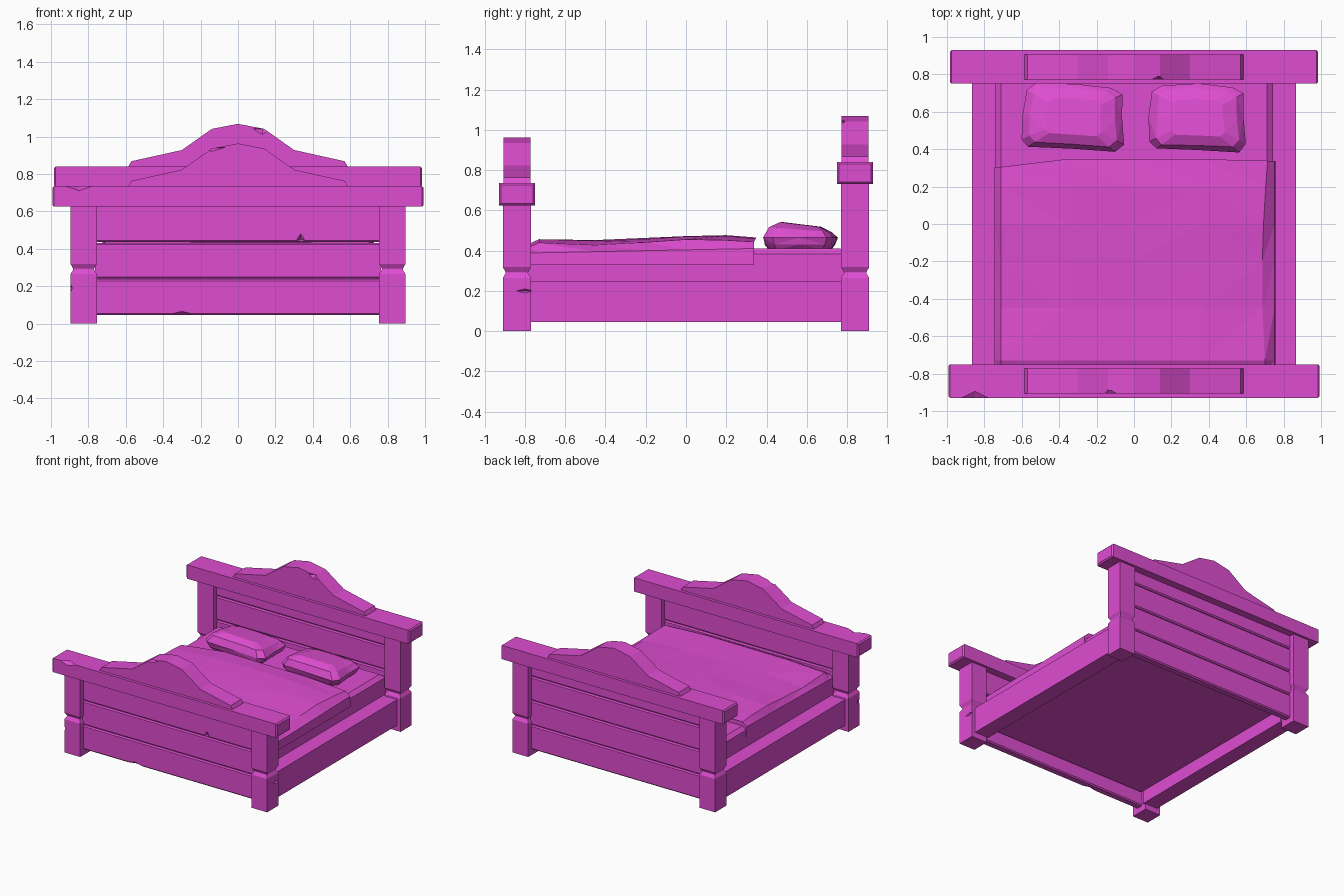
import bpy, bmesh, math, random
from mathutils import Matrix, Vector

random.seed(4)
cube = bpy.data.objects.get("Cube")
if cube:
    bpy.data.objects.remove(cube, do_unlink=True)

# One flat colour for the whole bed
COLOUR = (0.74, 0.075, 0.64, 1)
paint = bpy.data.materials.new("magenta")
paint.use_nodes = True
paint.diffuse_color = COLOUR
paint.node_tree.nodes["Principled BSDF"].inputs["Base Color"].default_value = COLOUR


def finish(name, bm):
    bmesh.ops.recalc_face_normals(bm, faces=bm.faces)
    mesh = bpy.data.meshes.new(name)
    bm.to_mesh(mesh)
    bm.free()
    mesh.materials.append(paint)
    obj = bpy.data.objects.new(name, mesh)
    bpy.context.collection.objects.link(obj)
    return obj


def box(name, x, y, z):
    """Box from (min, max) ranges."""
    bm = bmesh.new()
    bmesh.ops.create_cube(bm, size=1)
    for v in bm.verts:
        v.co = [r[0] if c < 0 else r[1] for c, r in zip(v.co, (x, y, z))]
    return finish(name, bm)


def loft(name, rings, facet=False):
    """Skin between equal-length rings of points and cap both ends."""
    bm = bmesh.new()
    rows = [[bm.verts.new(p) for p in ring] for ring in rings]
    n = len(rows[0])
    for a, b in zip(rows, rows[1:]):
        for i in range(n):
            j = (i + 1) % n
            bm.faces.new((a[i], a[j], b[j], b[i]))
    bm.faces.new(rows[0])
    bm.faces.new(rows[-1])
    if facet:
        bmesh.ops.triangulate(bm, faces=bm.faces[:])
    return finish(name, bm)


def chip(target, centre, size):
    """Cut a small faceted nick out of a wooden part."""
    bm = bmesh.new()
    bmesh.ops.create_uvsphere(bm, u_segments=4, v_segments=2, radius=1)
    for v in bm.verts:
        v.co = Vector(centre) + Vector([c * s for c, s in zip(v.co, size)])
    cutter = finish("chip_cutter", bm)
    cutter.hide_render = True
    mod = target.modifiers.new("chip", 'BOOLEAN')
    mod.operation = 'DIFFERENCE'
    mod.object = cutter
    mod.solver = 'EXACT'
    bpy.context.view_layer.objects.active = target
    bpy.ops.object.modifier_apply(modifier=mod.name)
    bpy.data.objects.remove(cutter, do_unlink=True)


def square(x, y, r, z):
    return [(x + sx * r, y + sy * r, z) for sx, sy in ((-1, -1), (1, -1), (1, 1), (-1, 1))]


def post(name, x, y, top):
    """Square post with a pinched waist."""
    profile = ((0, .07), (.265, .07), (.288, .056), (.294, .056), (.318, .07), (top, .07))
    return loft(name, [square(x, y, r, z) for z, r in profile])


def plank(name, y, low, high):
    """Board with slim chamfers along its long edges."""
    c, t = .009, .03
    section = [(-t, low + c), (c - t, low), (t - c, low), (t, low + c),
               (t, high - c), (t - c, high), (c - t, high), (-t, high - c)]
    return loft(name, [[(x, y + py, z) for py, z in section] for x in (-.765, .765)])


def beam(name, y, half, low, high):
    """Top beam chamfered around both ends."""
    rings = []
    for x, c in ((-half, .01), (.01 - half, 0), (half - .01, 0), (half, .01)):
        rings.append([(x, y + sy * (.09 - c), z) for sy, z in
                      ((-1, low + c), (1, low + c), (1, high - c), (-1, high - c))])
    return loft(name, rings)


def end_board(name, y, post_top, beam_half, levels):
    """Two posts, stacked planks, a top beam and a crest."""
    posts = [post(f"{name}_post_{side}", sx * .825, y, post_top + .02)
             for side, sx in (("left", 1), ("right", -1))]
    boards = [plank(f"{name}_plank_{i + 1}", y, low, high - .003)
              for i, (low, high) in enumerate(zip(levels, levels[1:]))]
    top = beam(f"{name}_beam", y, beam_half, post_top, post_top + .11)
    half = [(.585, -.02), (.585, .004), (.57, .03), (.30, .09), (.14, .203)]
    outline = half + [(0, .23)] + [(-x, z) for x, z in reversed(half)]
    base = post_top + .108
    crest = loft(f"{name}_crest", [[(x, y + s * .067, base + z) for x, z in outline] for s in (-1, 1)])
    return posts, boards, top, crest


foot_posts, foot_boards, foot_beam, foot_crest = end_board(
    "footboard", -.84, .625, .993, (.045, .241, .435, .645))
head_posts, head_boards, head_beam, head_crest = end_board(
    "headboard", .84, .73, .985, (.045, .241, .435, .627, .75))

# Worn nicks in the wood
chip(foot_beam, (-.85, -.935, .738), (.09, .045, .03))
chip(foot_boards[0], (-.30, -.87, .043), (.10, .03, .022))
chip(foot_boards[2], (.335, -.87, .45), (.02, .02, .03))
chip(foot_posts[0], (.897, -.80, .20), (.015, .05, .012))
chip(foot_posts[1], (-.897, -.90, .19), (.015, .03, .04))
chip(foot_crest, (-.14, -.908, .94), (.07, .025, .02))
chip(head_crest, (.13, .772, 1.04), (.05, .02, .03))

# Side rails
for side, sx in (("left", 1), ("right", -1)):
    box(f"side_rail_{side}", tuple(sorted((sx * .74, sx * .865))), (-.78, .78), (.045, .25))

# Mattress with a chamfered top edge
loft("mattress", [[(sx * (.742 - d), sy * (.80 - d), z) for sx, sy in ((-1, -1), (1, -1), (1, 1), (-1, 1))]
                  for z, d in ((.15, 0), (.383, 0), (.41, .032))])

# Blanket: a draped section swept along the bed with soft, faceted waves
section = [(-.747, .33), (-.747, .395), (-.712, .43), (-.36, .452), (0, .455), (.36, .452),
           (.72, .432), (.752, .395), (.757, .33)]
rows = ((-.78, -.015), (-.73, .008), (-.45, -.004), (-.2, .01), (0, .024), (.2, .02), (.335, .012))
rings = []
for y, lift in rows:
    ring = []
    for i, (x, z) in enumerate(section):
        crown = 2 <= i <= 6
        wobble = random.uniform(-.008, .004) if 2 < i < 6 else 0
        end = (-.03 if i < 3 else .012 if i < 6 else .003) if y > .3 else 0
        tuck = -.035 * math.cos((y + .3) * 2.2) if i == 6 else 0
        edge = .02 * (y + .45) if i in (1, 7) else 0
        ring.append((x + tuck, y + end, z + lift * crown + wobble + edge))
    rings.append(ring)
loft("blanket", rings, facet=True)


# Pillows: stacked uneven rings
def pillow(name, x, y, hx, hy, turn):
    outline = [(-1, -.75), (-.85, -.95), (0, -.97), (.85, -1), (1, -.75), (.95, 0),
               (.92, .75), (.7, .93), (0, 1), (-.75, .95), (-.95, .75), (-1, 0)]
    rot = Matrix.Rotation(turn, 3, 'Z')
    rings = []
    for z, s in ((.405, .84), (.43, .94), (.465, 1), (.505, .85), (.53, .55)):
        ring = []
        for px, py in outline:
            j = random.uniform(.98, 1.02)
            p = rot @ Vector((px * hx * s * j, py * hy * s * j, 0))
            tilt = -.012 * py if z > .5 else 0
            ring.append((x + p.x, y + p.y, z + tilt))
        rings.append(ring)
    return loft(name, rings, facet=True)


pillow("pillow_right", -.322, .572, .275, .178, -.05)
pillow("pillow_left", .342, .568, .262, .18, -.02)
